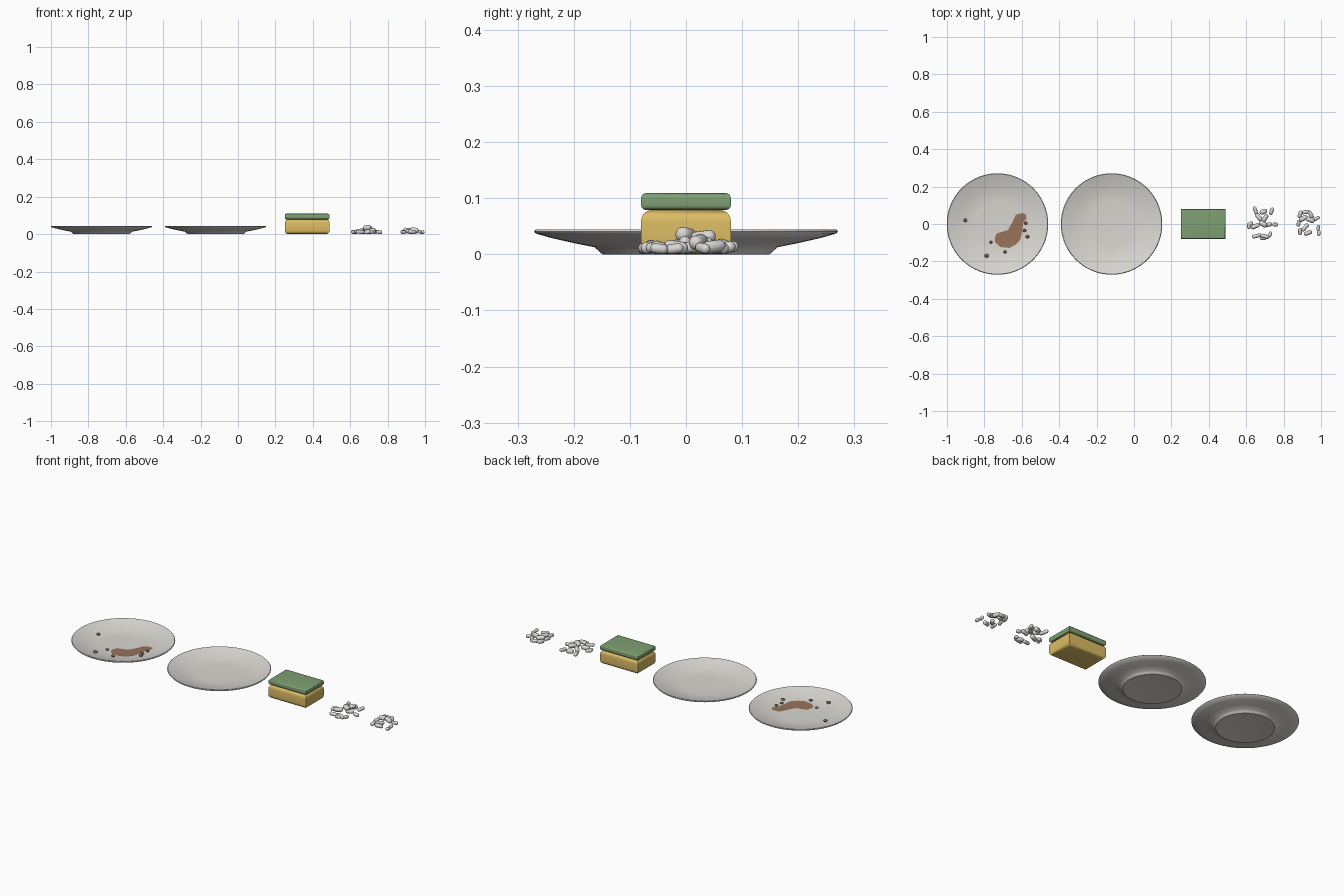
import bpy, bmesh, math
from mathutils import Vector, Matrix


def mat(name, rgb):
    m = bpy.data.materials.new(name)
    m.diffuse_color = (*rgb, 1)
    return m


PLATE = mat("warm_white_ceramic", (0.70, 0.68, 0.64))
FOAM = mat("pale_suds", (0.70, 0.69, 0.67))
YELLOW = mat("sponge_yellow", (0.72, 0.51, 0.13))
GREEN = mat("scourer_green", (0.21, 0.35, 0.17))
SAUCE = mat("sauce_brown", (0.31, 0.17, 0.10))
CRUMB = mat("crumb_brown", (0.22, 0.12, 0.07))


def finish(bm, name, material, angle=40):
    bmesh.ops.recalc_face_normals(bm, faces=bm.faces)
    me = bpy.data.meshes.new(name)
    bm.to_mesh(me)
    bm.free()
    me.materials.append(material)
    ob = bpy.data.objects.new(name, me)
    bpy.context.collection.objects.link(ob)
    bpy.ops.object.select_all(action='DESELECT')
    ob.select_set(True)
    bpy.context.view_layer.objects.active = ob
    bpy.ops.object.shade_smooth_by_angle(angle=math.radians(angle))
    return ob


def loft(bm, rings):
    """Bridge equal-length rings of points and cap both ends."""
    vs = [[bm.verts.new(p) for p in r] for r in rings]
    n = len(vs[0])
    for a, b in zip(vs, vs[1:]):
        for i in range(n):
            j = (i + 1) % n
            bm.faces.new((a[i], a[j], b[j], b[i]))
    bm.faces.new(vs[0])
    bm.faces.new(vs[-1])


# plates: lathed profile, underside then top surface
TOP = [(0.268, 0.044), (0.260, 0.0415), (0.22, 0.029), (0.18, 0.0195),
       (0.15, 0.0145), (0.12, 0.0125), (0.02, 0.012)]
UNDER = [(0.02, 0.003), (0.12, 0.003), (0.14, 0.0), (0.149, 0.0), (0.158, 0.008),
         (0.163, 0.0125), (0.20, 0.020), (0.24, 0.029), (0.268, 0.037), (0.271, 0.041)]


def plate(name, cx):
    bm = bmesh.new()
    n = 72
    loft(bm, [[(cx + r * math.cos(2 * math.pi * i / n), r * math.sin(2 * math.pi * i / n), z)
               for i in range(n)] for r, z in UNDER + TOP])
    finish(bm, name, PLATE)


DIRTY_X = -0.73
plate("dirty_plate", DIRTY_X)
plate("clean_plate", -0.12)


def plate_z(x, y):
    r = math.hypot(x - DIRTY_X, y)
    for (r1, z1), (r0, z0) in zip(TOP, TOP[1:]):
        if r >= r0:
            return z0 + (z1 - z0) * (r - r0) / (r1 - r0)
    return TOP[-1][1]


# sauce smear draped on the dirty plate
outline = [(-0.599, 0.059), (-0.580, 0.052), (-0.574, 0.030), (-0.592, 0.008), (-0.597, -0.030),
           (-0.607, -0.084), (-0.635, -0.112), (-0.668, -0.128), (-0.715, -0.123), (-0.742, -0.098),
           (-0.745, -0.075), (-0.734, -0.050), (-0.675, -0.033), (-0.650, 0.010), (-0.632, 0.050)]
bm = bmesh.new()
bm.faces.new([bm.verts.new((x, y, 0)) for x, y in outline])
bmesh.ops.triangulate(bm, faces=bm.faces[:])
bmesh.ops.subdivide_edges(bm, edges=bm.edges[:], cuts=5, use_grid_fill=True)
for v in bm.verts:
    v.co.z = plate_z(v.co.x, v.co.y) + 0.0018
smear = finish(bm, "sauce_smear", SAUCE)
if smear.data.polygons[0].normal.z < 0:
    smear.data.flip_normals()

# crumbs on the dirty plate
bm = bmesh.new()
for x, y, r in [(-0.902, 0.02, 0.010), (-0.788, -0.170, 0.011), (-0.690, -0.149, 0.009),
                (-0.765, -0.097, 0.008), (-0.579, 0.005, 0.009), (-0.585, -0.035, 0.009),
                (-0.570, -0.068, 0.010)]:
    bmesh.ops.create_icosphere(bm, subdivisions=2, radius=r, matrix=Matrix.Translation(
        (x, y, plate_z(x, y) + r * 0.5)) @ Matrix.Diagonal((1.05, 0.9, 0.7, 1)))
finish(bm, "crumbs", CRUMB)


# sponge: rectangles with rounded top and bottom edges, sharp upright corners
def pad(name, z0, z1, rad, material):
    bm = bmesh.new()
    rings = []
    for base, sgn in ((z0 + rad, -1), (z1 - rad, 1)):
        steps = range(6) if sgn > 0 else range(5, -1, -1)
        for k in steps:
            a = math.pi / 2 * k / 5
            inset = rad * (1 - math.cos(a))
            z = base + sgn * rad * math.sin(a)
            hx, hy = 0.12 - inset, 0.08 - inset
            rings.append([(0.37 + sx * hx, sy * hy, z)
                          for sx, sy in ((-1, -1), (1, -1), (1, 1), (-1, 1))])
    loft(bm, rings)
    finish(bm, name, material)


pad("sponge_body", 0.0, 0.079, 0.020, YELLOW)
pad("scouring_pad", 0.079, 0.109, 0.009, GREEN)


# suds: clusters of little capsules (x, y, angle, length, radius, z)
def suds(name, pieces):
    bm = bmesh.new()
    for i, (x, y, ang, length, r, z) in enumerate(pieces):
        new = bmesh.ops.create_uvsphere(bm, u_segments=16, v_segments=9, radius=r)["verts"]
        for v in new:
            v.co.z += math.copysign(length / 2, v.co.z)
        tilt = 0.12 * (-1) ** i
        d = Vector((math.cos(math.radians(ang)), math.sin(math.radians(ang)), tilt))
        m = Matrix.Translation((x, y, z)) @ d.to_track_quat('Z', 'Y').to_matrix().to_4x4()
        bmesh.ops.transform(bm, matrix=m, verts=new)
    finish(bm, name, FOAM, 60)


suds("suds_large", [
    (0.650, 0.070, 110, 0.030, 0.010, 0.012), (0.692, 0.066, 20, 0.016, 0.013, 0.014),
    (0.735, 0.068, 70, 0.022, 0.010, 0.012), (0.668, 0.036, 130, 0.024, 0.012, 0.020),
    (0.700, 0.030, 60, 0.026, 0.012, 0.030), (0.620, 0.000, 30, 0.016, 0.010, 0.011),
    (0.648, -0.012, 20, 0.026, 0.012, 0.016), (0.690, 0.000, 150, 0.020, 0.014, 0.034),
    (0.715, -0.004, 10, 0.026, 0.011, 0.020), (0.755, -0.003, 0, 0.012, 0.010, 0.011),
    (0.615, -0.012, 80, 0.010, 0.010, 0.011), (0.655, -0.064, 15, 0.030, 0.010, 0.011),
    (0.700, -0.066, 165, 0.028, 0.011, 0.013), (0.727, -0.056, 70, 0.014, 0.009, 0.011),
    (0.690, -0.076, 0, 0.018, 0.009, 0.010)])
suds("suds_small", [
    (0.888, 0.052, 70, 0.020, 0.011, 0.012), (0.920, 0.064, 10, 0.026, 0.010, 0.012),
    (0.945, 0.050, 120, 0.022, 0.011, 0.014), (0.905, 0.030, 30, 0.024, 0.013, 0.020),
    (0.942, 0.022, 160, 0.024, 0.013, 0.022), (0.977, 0.030, 30, 0.018, 0.009, 0.011),
    (0.880, 0.004, 80, 0.018, 0.010, 0.012), (0.915, -0.018, 50, 0.028, 0.011, 0.013),
    (0.888, -0.040, 90, 0.020, 0.010, 0.011), (0.930, -0.048, 20, 0.024, 0.011, 0.012),
    (0.985, -0.020, 80, 0.014, 0.009, 0.010), (0.988, -0.048, 90, 0.014, 0.009, 0.010)])
